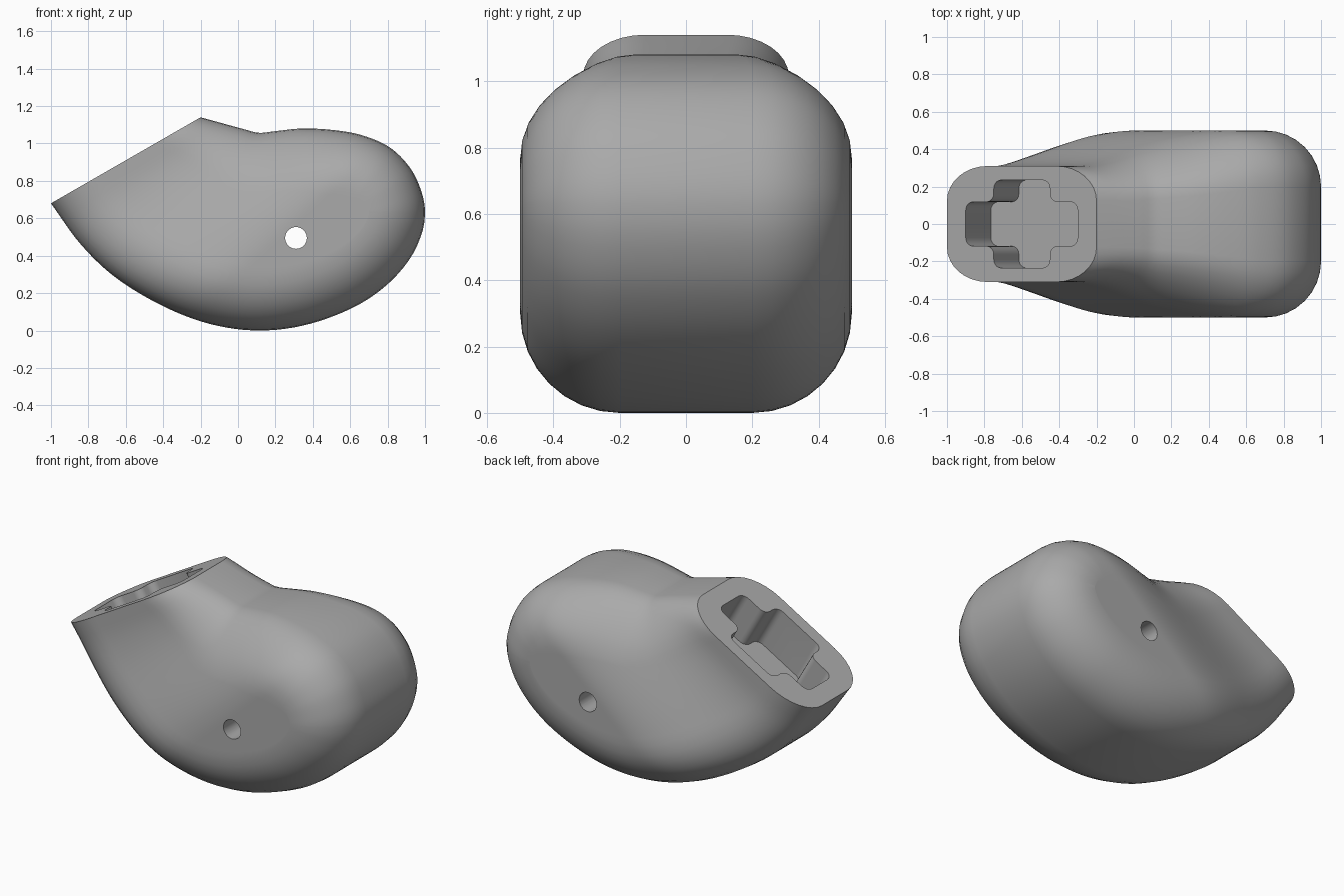
import bpy, bmesh, math
from mathutils import Vector

if "Cube" in bpy.data.objects:
    bpy.data.objects.remove(bpy.data.objects["Cube"])

N, RINGS, INNER = 56, 9, 12
CUT = Vector((0.8, 0.46)).normalized()      # direction of the slanted neck face in x-z
DOWN = Vector((CUT.y, -CUT.x))              # into the body, away from the neck face
NECK_TOP = Vector((-0.2, 1.14))

# Side silhouette: along the bottom to the nose, then back over the top to the neck
bottom = [(-1, .68), (-.84, .46), (-.65, .28), (-.4, .13), (-.15, .035), (.1, 0), (.35, .027),
          (.6, .115), (.78, .23), (.91, .37), (.98, .51), (1, .63)]
top = [(.98, .745), (.92, .87), (.81, .98), (.66, 1.045), (.5, 1.073), (.34, 1.08),
       (.2, 1.066), (.11, 1.057), (.03, 1.077), (-.2, 1.14)]


def smooth(t):
    t = min(1, max(0, t))
    return t * t * (3 - 2 * t)


def resample(pts, n):
    lengths = [0]
    for a, b in zip(pts, pts[1:]):
        lengths.append(lengths[-1] + (b - a).length)
    out, j = [], 0
    for i in range(n + 1):
        d = lengths[-1] * i / n
        while j < len(pts) - 2 and lengths[j + 1] < d:
            j += 1
        out.append(pts[j].lerp(pts[j + 1], (d - lengths[j]) / (lengths[j + 1] - lengths[j])))
    return out


def outline():
    p = [Vector(q) for q in bottom + top]
    p = [2 * p[0] - p[1]] + p + [2 * p[-1] - p[-2]]
    dense, split = [], 0
    for i in range(1, len(p) - 2):
        if i == len(bottom):
            split = len(dense)
        a, b, c, d = p[i - 1:i + 3]
        for k in range(20):
            t = k / 20
            dense.append(0.5 * (2 * b + (c - a) * t + (2 * a - 5 * b + 4 * c - d) * t * t
                                + (3 * b - a - 3 * c + d) * t ** 3))
    dense.append(p[-2])
    return resample(dense[:split + 1], N) + resample(dense[split:], N)[1:]


def half_width(p):
    # narrow at the neck, full width over the lower body
    q = p - NECK_TOP
    return 0.31 + 0.19 * smooth(q.dot(DOWN) / (0.78 - 0.22 * q.dot(CUT)) * 1.1 - 0.1)


def inset(pts, i):
    # fillet direction: square to the outline, turning along the cut at the neck
    t = pts[min(i + 1, 2 * N)] - pts[max(i - 1, 0)]
    normal = Vector((-t.y, t.x)).normalized() * 0.3
    end = CUT * (0.25 if i <= N else -0.25)
    return normal.lerp(end, 1 - smooth(min(i, 2 * N - i) / (N * 0.25)))


def finish(bm, name, mat=None):
    bmesh.ops.recalc_face_normals(bm, faces=bm.faces)
    me = bpy.data.meshes.new(name)
    bm.to_mesh(me)
    bm.free()
    ob = bpy.data.objects.new(name, me)
    bpy.context.collection.objects.link(ob)
    if mat:
        me.materials.append(mat)
    return ob


def add_grid(bm, rows):
    vs = [[bm.verts.new(c) for c in r] for r in rows]
    for r, s in zip(vs, vs[1:]):
        for k in range(len(r) - 1):
            bm.faces.new((r[k], r[k + 1], s[k + 1], s[k]))


def place(p, side, frac):
    return (p.x, side * half_width(p) * frac, p.y)


# Body
grey = bpy.data.materials.new("plain grey")
grey.diffuse_color = (0.4, 0.4, 0.4, 1)
grey.use_nodes = True
grey.node_tree.nodes["Principled BSDF"].inputs["Base Color"].default_value = grey.diffuse_color
pts = outline()
ins = [inset(pts, i) for i in range(2 * N + 1)]
rim = [p + v for p, v in zip(pts, ins)]
bm = bmesh.new()
rows = []
for p, v in zip(pts, ins):
    arc = []
    for k in range(RINGS):
        a = math.pi / 2 * k / (RINGS - 1)
        arc.append((p + v * (1 - math.cos(a)), 0.4 + 0.6 * math.sin(a)))
    rows.append([place(q, -1, f) for q, f in reversed(arc)] + [place(q, 1, f) for q, f in arc])
add_grid(bm, rows)
for side in (-1, 1):
    add_grid(bm, [[place(rim[i].lerp(rim[2 * N - i], k / INNER), side, 1) for k in range(INNER + 1)]
                  for i in range(N + 1)])
bmesh.ops.remove_doubles(bm, verts=bm.verts, dist=0.0005)
bmesh.ops.holes_fill(bm, edges=[e for e in bm.edges if e.is_boundary], sides=0)
body = finish(bm, "body", grey)

# Cross-shaped socket cutter, square to the neck face
bm = bmesh.new()
L, A, B, W = 0.346, 0.173, 0.118, 0.235
quarter = [(L, B), (A, B), (A, W)]
cross = quarter + [(-x, y) for x, y in reversed(quarter)]
cross += [(-x, -y) for x, y in cross]
centre = Vector((-0.6, 0.91))
vs = []
for u, y in cross:
    q = centre + CUT * u + DOWN * 0.27
    vs.append(bm.verts.new((q.x, y, q.y)))
face = bm.faces.new(vs)
ext = bmesh.ops.extrude_face_region(bm, geom=[face], use_keep_orig=True)
up = -DOWN * 0.4
new = [g for g in ext["geom"] if isinstance(g, bmesh.types.BMVert)]
bmesh.ops.translate(bm, verts=new, vec=(up.x, 0, up.y))
axis = Vector((up.x, 0, up.y)).normalized()
walls = [e for e in bm.edges
         if abs((e.verts[0].co - e.verts[1].co).normalized().dot(axis)) > 0.99]
bmesh.ops.bevel(bm, geom=walls, offset=0.045, segments=5, profile=0.5, affect='EDGES')
socket = finish(bm, "socket_cutter")

# Round pin hole cutter, straight through the sides
bpy.ops.mesh.primitive_cylinder_add(vertices=40, radius=0.058, depth=2, location=(0.31, 0, 0.495),
                                    rotation=(math.pi / 2, 0, 0))
pin = bpy.context.object
pin.name = "pin_hole_cutter"

bpy.ops.object.select_all(action='DESELECT')
bpy.context.view_layer.objects.active = body
body.select_set(True)
for cutter in (socket, pin):
    cutter.hide_render = True
    m = body.modifiers.new(cutter.name, 'BOOLEAN')
    m.operation, m.solver, m.object = 'DIFFERENCE', 'EXACT', cutter
    bpy.ops.object.modifier_apply(modifier=m.name)
    bpy.data.objects.remove(cutter)
bpy.ops.object.shade_smooth_by_angle(angle=math.radians(35))
